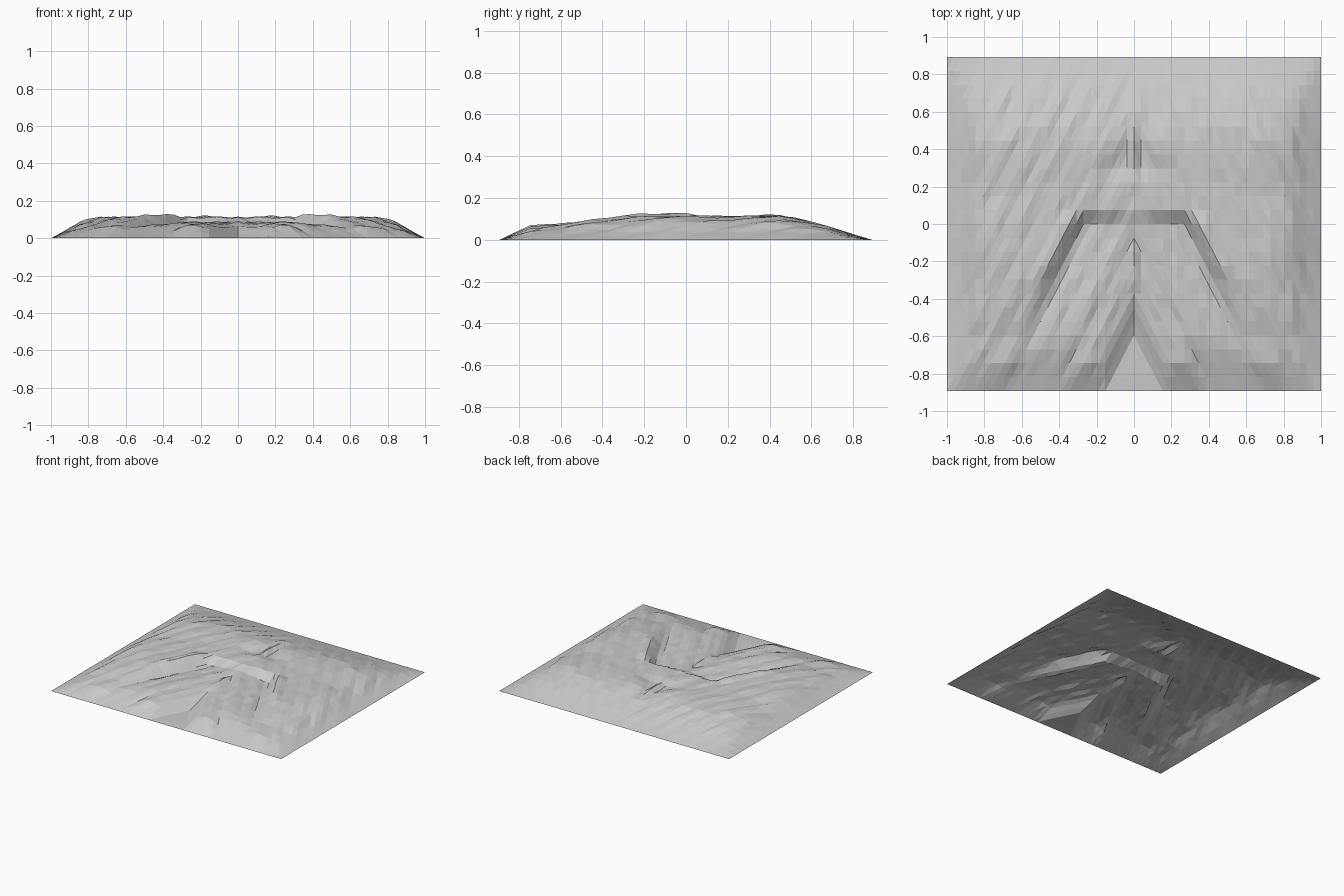
import bpy, bmesh, math, random

if "Cube" in bpy.data.objects:
    bpy.data.objects.remove(bpy.data.objects["Cube"])

random.seed(4)
NX, NY = 26, 24            # half columns, rows
HX, HY = 1.0, 0.893

# highest outline seen from the front (by |x|) and from the side (by y)
FRONT = [(0, .125), (.05, .115), (.1, .13), (.3, .135), (.42, .135), (.5, .157), (.55, .152),
         (.6, .132), (.7, .12), (.8, .105), (.85, .088), (.9, .055), (1, 0)]
SIDE = [(-.893, 0), (-.82, .035), (-.75, .07), (-.6, .08), (-.5, .1), (-.4, .107), (-.3, .12),
        (-.2, .138), (-.1, .157), (0, .145), (.1, .12), (.2, .114), (.3, .12), (.42, .132),
        (.6, .088), (.7, .06), (.8, .027), (.893, 0)]


def lerp(table, t):
    for (a, va), (b, vb) in zip(table, table[1:]):
        if t <= b:
            return va + (vb - va) * max(0, t - a) / (b - a)
    return table[-1][1]


def step(a, b, t):
    return min(1, max(0, (t - a) / (b - a)))


def height(x, y):
    s = y + 2 * x                                   # chevron coordinate
    f, d = lerp(FRONT, x), lerp(SIDE, y)
    limit = min(f, d)
    # soften the corners where both outlines fall away
    blend = .35 + .3 * step(.6, .8, x)
    top = limit * (1 - blend) + f * d / .157 * blend
    if abs(y) < .5 and x < .6:
        top = max(top, limit * .95)
    # front-facing terraces: a ridge, a shallow trough, then the plateau
    floor = .003 + .064 * step(-.57, -.38, s) + .016 * step(-.3, 0, s) - .022 * step(.1, .5, s)
    rise = max(step(.52, .72, s) if y < .08 else 0, step(0, .09, y))
    h = min(top, floor) * (1 - rise) + top * rise
    # the front flank rises gently except along the two chevron ridges
    gentle = step(-.893, -.5, y)
    ridge = max(1 - abs(s + .3) / .25, 1 - abs(s - .65) / .2, 0)
    h = min(h, .11 * gentle + .05 * ridge * step(-.893, -.75, y))
    # shallow hollow at the back and the small spine in the middle
    h -= .02 * (1 - step(.55, .75, s)) * step(.2, .3, y) * step(.62, .5, y)
    if x < .02 and (-.36 < y < -.1 or .2 < y < .6):
        h += .018
    # fine chevron ripples
    h += .004 * math.sin(s * 22) * step(0, .06, h)
    h += random.uniform(-.004, .004) * step(.02, .06, h)
    return max(0, min(h, limit))


# half of the relief as a triangulated grid, diagonals following the chevrons
bm = bmesh.new()
grid = []
for j in range(NY + 1):
    y = -HY + 2 * HY * j / NY
    grid.append([])
    for i in range(NX + 1):
        x = HX * i / NX
        edge = j in (0, NY) or i == NX
        grid[j].append(bm.verts.new((x, y, 0 if edge else height(x, y))))
for j in range(NY):
    for i in range(NX):
        a, b = grid[j][i], grid[j][i + 1]
        c, d = grid[j + 1][i + 1], grid[j + 1][i]
        bm.faces.new((a, b, d))
        bm.faces.new((b, c, d))

mesh = bpy.data.meshes.new("terrain_relief")
bm.to_mesh(mesh)
bm.free()
terrain = bpy.data.objects.new("terrain_relief", mesh)
bpy.context.collection.objects.link(terrain)

# mirror across the centre line
mirror = terrain.modifiers.new("mirror", 'MIRROR')
mirror.use_axis[0] = True
mirror.use_clip = True
mirror.merge_threshold = .0005
